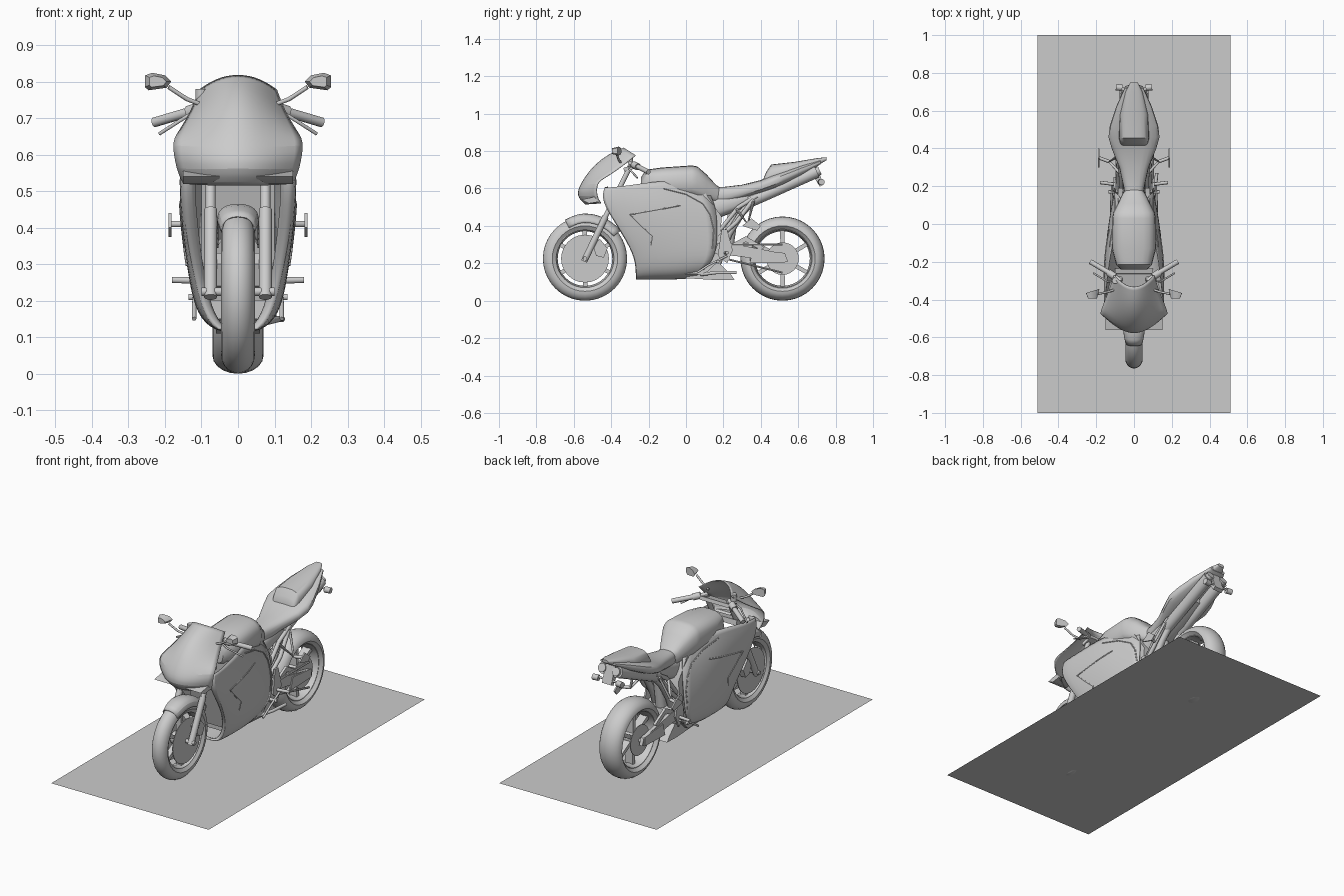
import bpy, bmesh, math
from mathutils import Vector

if "Cube" in bpy.data.objects:
    bpy.data.objects.remove(bpy.data.objects["Cube"])

FRONT, REAR = (-0.54, 0.225), (0.516, 0.225)   # wheel centres (y, z)


def finish(name, verts, faces):
    me = bpy.data.meshes.new(name)
    me.from_pydata([tuple(v) for v in verts], [], faces)
    bm = bmesh.new()
    bm.from_mesh(me)
    bmesh.ops.recalc_face_normals(bm, faces=bm.faces)
    bm.to_mesh(me)
    bm.free()
    ob = bpy.data.objects.new(name, me)
    bpy.context.collection.objects.link(ob)
    return ob


def tube(name, pts, r, res=3):
    """Round bar through points, turned into a mesh."""
    cu = bpy.data.curves.new(name, 'CURVE')
    cu.dimensions, cu.bevel_depth, cu.bevel_resolution = '3D', r, res
    cu.use_fill_caps = True
    sp = cu.splines.new('POLY')
    sp.points.add(len(pts) - 1)
    for p, co in zip(sp.points, pts):
        p.co = (*co, 1)
    tmp = bpy.data.objects.new(name, cu)
    me = bpy.data.meshes.new_from_object(tmp)
    bpy.data.objects.remove(tmp)
    ob = bpy.data.objects.new(name, me)
    bpy.context.collection.objects.link(ob)
    return ob


def tubes(name, pts, r, res=3):
    """A bar on each side."""
    for s, tag in ((1, "_left"), (-1, "_right")):
        tube(name + tag, [(s * x, y, z) for x, y, z in pts], r, res)


def prism(name, prof, x0, x1):
    """Side-view (y, z) outline extruded across x."""
    n = len(prof)
    v = [(x, y, z) for x in (x0, x1) for y, z in prof]
    f = [tuple(range(n)), tuple(range(n, 2 * n))]
    f += [(i, (i + 1) % n, n + (i + 1) % n, n + i) for i in range(n)]
    return finish(name, v, f)


def prisms(name, prof, x0, x1):
    prism(name + "_left", prof, x0, x1)
    prism(name + "_right", prof, -x0, -x1)


def lathe(name, prof, c, n=40):
    """Closed (x, radius) loop spun about the axle."""
    m = len(prof)
    v = [(x, c[0] + r * math.cos(2 * math.pi * i / n), c[1] + r * math.sin(2 * math.pi * i / n))
         for i in range(n) for x, r in prof]
    f = [(i * m + j, i * m + (j + 1) % m, (i + 1) % n * m + (j + 1) % m, (i + 1) % n * m + j)
         for i in range(n) for j in range(m)]
    return finish(name, v, f)


def loft(name, secs, e=0.7, n=20):
    """Rounded sections (y, bottom, top, half width) along y."""
    v = []
    for y, zb, zt, hw in secs:
        for k in range(n):
            c, s = math.cos(2 * math.pi * k / n), math.sin(2 * math.pi * k / n)
            v.append((hw * math.copysign(abs(c) ** e, c), y,
                      (zb + zt) / 2 + (zt - zb) / 2 * math.copysign(abs(s) ** e, s)))
    f = [(i * n + k, i * n + (k + 1) % n, (i + 1) * n + (k + 1) % n, (i + 1) * n + k)
         for i in range(len(secs) - 1) for k in range(n)]
    f += [tuple(range(n)), tuple(range(len(v) - n, len(v)))]
    return finish(name, v, f)


def shell(name, rows, level=2):
    """Half skin from point rows, mirrored, smoothed and given thickness."""
    m = len(rows[0])
    f = [(i * m + j, i * m + j + 1, (i + 1) * m + j + 1, (i + 1) * m + j)
         for i in range(len(rows) - 1) for j in range(m - 1)]
    ob = finish(name, [p for r in rows for p in r], f)
    ob.modifiers.new("mirror", 'MIRROR')
    sub = ob.modifiers.new("smooth", 'SUBSURF')
    sub.levels = sub.render_levels = level
    sub.boundary_smooth = 'PRESERVE_CORNERS'
    ob.modifiers.new("thickness", 'SOLIDIFY').thickness = 0.004
    return ob


# base under the bike
finish("display_base", [(-.51, -1, .004), (.51, -1, .004), (.51, 1, .004), (-.51, 1, .004)], [(0, 1, 2, 3)])

# wheels
for tag, c, w, disc in (("front", FRONT, .046, .128), ("rear", REAR, .07, .087)):
    arc = [(-w * math.cos(a), .175 + .05 * math.sin(a)) for a in [math.pi * k / 10 for k in range(11)]]
    lathe(tag + "_tyre", [(-w * .75, .158)] + arc + [(w * .75, .158)], c)
    lathe(tag + "_rim", [(-w * .75, .168), (-w * .75, .155), (0, .146), (w * .75, .155), (w * .75, .168)], c)
    tube(tag + "_hub", [(-w * .8, *c), (w * .8, *c)], .035, 6)
    tube(tag + "_axle", [(-.1, *c), (.1, *c)], .012)
    for k in range(6):
        a = math.pi * (k / 3 + .17)
        d, t = Vector((math.cos(a), math.sin(a))), Vector((-math.sin(a), math.cos(a))) * .011
        cv = Vector(c)
        prism(f"{tag}_spoke_{k}", [cv + d * .02 + t, cv + d * .155 + t, cv + d * .155 - t, cv + d * .02 - t],
              -w * .35, w * .35)
    for s in (1, -1):
        x = s * (w * .75 + .008)
        tube(f"{tag}_disc_{s}", [(x - .002, *c), (x + .002, *c)], disc, 10)

# front fork, fender, calipers
tubes("fork_lower", [(.075, -.545, .21), (.075, -.43, .45)], .018)
tubes("fork_upper", [(.075, -.43, .45), (.075, -.29, .735)], .014)
prisms("caliper", [(-.50, .30), (-.46, .33), (-.42, .28), (-.44, .23), (-.48, .24)], .04, .078)
rows = []
for a in (116, 100, 84, 68, 52, 38):
    co, si = math.cos(math.radians(a)), math.sin(math.radians(a))
    rows.append([(x, FRONT[0] + r * co, FRONT[1] + r * si) for x, r in ((0, .246), (.035, .24), (.056, .222), (.058, .195))])
rows[0] = [(x * .8, y, z - .012) for x, y, z in rows[0]]
shell("front_fender", rows, 1)
prism("triple_clamp", [(-.33, .69), (-.26, .71), (-.265, .73), (-.335, .71)], -.095, .095)
prism("lower_clamp", [(-.40, .56), (-.33, .58), (-.335, .61), (-.405, .59)], -.095, .095)

# upper cowl with windscreen
shell("upper_cowl", [
    [(0, -.34, .822), (.06, -.32, .81), (.107, -.27, .778)],
    [(0, -.42, .795), (.07, -.39, .77), (.128, -.34, .72)],
    [(0, -.51, .735), (.09, -.47, .70), (.165, -.43, .66)],
    [(0, -.578, .625), (.095, -.55, .615), (.182, -.48, .635)],
    [(0, -.60, .56), (.09, -.56, .555), (.168, -.48, .555)],
    [(0, -.55, .515), (.08, -.52, .515), (.15, -.455, .52)]])
for s, tag in ((1, "left"), (-1, "right")):
    prism("headlight_" + tag, [(-.56, .54), (-.49, .555), (-.46, .53), (-.52, .52)], s * .05, s * .15)

# side fairing and belly: inner lip, front edge, ..., rear edge
fairing = shell("side_fairing", [
    [(.11, -.42, .61), (.16, -.46, .60), (.145, -.30, .615), (.12, -.10, .65), (.055, .10, .62)],
    [(.12, -.44, .52), (.167, -.48, .55), (.162, -.30, .53), (.15, -.10, .54), (.08, .15, .54)],
    [(.11, -.35, .40), (.152, -.39, .40), (.157, -.28, .40), (.152, -.05, .42), (.10, .17, .42)],
    [(.09, -.26, .25), (.12, -.295, .25), (.135, -.20, .25), (.137, 0, .26), (.11, .165, .26)],
    [(.065, -.25, .16), (.095, -.288, .16), (.112, -.18, .16), (.115, -.02, .16), (.10, .12, .18)],
    [(.03, -.25, .12), (.06, -.288, .112), (.065, -.18, .115), (.065, -.05, .115), (.055, .04, .122)],
    [(0, -.25, .12), (0, -.285, .112), (0, -.18, .112), (0, -.05, .112), (0, .04, .12)]])

# raised seams that follow the fairing skin
bpy.context.view_layer.update()
skin = fairing.evaluated_get(bpy.context.evaluated_depsgraph_get())
for name, path in (("panel_seam", [(-.03, .51), (-.16, .485), (-.30, .46), (-.24, .40), (-.18, .345), (-.19, .28)]),
                   ("tank_seam", [(-.12, .60), (0, .57), (.09, .52), (.13, .46), (.15, .38), (.14, .24)])):
    fine = [Vector(a).lerp(Vector(b), t / 4) for a, b in zip(path, path[1:]) for t in range(4)]
    hits = [skin.ray_cast(Vector((.5, y, z)), Vector((-1, 0, 0))) for y, z in fine]
    tubes(name, [h[1] for h in hits if h[0]], .004, 1)

# engine and radiator inside the fairing
prism("engine", [(-.20, .15), (.10, .14), (.18, .22), (.19, .45), (.10, .58), (-.22, .58)], -.085, .085)
prism("radiator", [(-.25, .2), (-.235, .2), (-.33, .54), (-.345, .54)], -.1, .1)

# tank, seat, tail
loft("fuel_tank", [(-.24, .56, .66, .07), (-.215, .55, .70, .095), (-.13, .55, .712, .117), (.03, .55, .723, .115),
                   (.06, .54, .718, .11), (.11, .53, .675, .085), (.16, .52, .62, .06), (.19, .53, .60, .04)])
loft("seat", [(.10, .50, .605, .04), (.20, .52, .608, .056), (.30, .545, .62, .078), (.40, .575, .645, .118),
              (.46, .595, .67, .135), (.52, .62, .69, .128), (.62, .67, .725, .095), (.72, .73, .752, .05)])
loft("tail_hump", [(.415, .60, .655, .07), (.43, .60, .69, .075), (.455, .60, .728, .08), (.58, .65, .742, .075),
                   (.70, .72, .762, .045), (.75, .75, .767, .02)])
loft("under_seat", [(.12, .42, .55, .06), (.22, .46, .57, .06), (.40, .53, .61, .07), (.55, .61, .67, .06)])

# under-tail exhausts and plate bracket with signals
tubes("exhaust_can", [(.045, .34, .53), (.045, .42, .565), (.045, .70, .69)], .033, 5)
tubes("exhaust_tip", [(.045, .69, .685), (.045, .715, .697)], .024, 4)
prism("plate_bracket", [(.66, .70), (.70, .72), (.735, .62), (.715, .61)], -.03, .03)
tubes("signal_stem", [(0, .72, .64), (.065, .72, .64)], .006)
tubes("rear_signal", [(.06, .72, .635), (.095, .725, .635)], .017)

# swingarm, shock and subframe
prisms("swingarm", [(.15, .25), (.17, .31), (.30, .295), (.53, .25), (.545, .21), (.50, .20), (.30, .235)], .078, .098)
prism("swingarm_bridge", [(.17, .24), (.17, .31), (.26, .30), (.27, .245)], -.09, .09)
prisms("swingarm_brace", [(.22, .29), (.32, .345), (.42, .285), (.40, .27), (.32, .315), (.25, .28)], .08, .095)
tube("shock_absorber", [(0, .22, .25), (0, .26, .52)], .03)
tubes("subframe_upper", [(.065, .16, .35), (.07, .28, .50), (.07, .38, .56)], .012)
tubes("subframe_lower", [(.08, .18, .34), (.085, .27, .42), (.075, .36, .54)], .012)
tubes("exhaust_pipe", [(.05, .17, .20), (.05, .23, .36), (.045, .30, .47), (.045, .37, .54)], .02)
tube("chain_upper", [(.1, .19, .30), (.1, .516, .30)], .006, 1)
tube("chain_lower", [(.1, .19, .23), (.1, .516, .15)], .006, 1)
prisms("rear_fork_end", [(.34, .20), (.36, .27), (.53, .255), (.53, .205)], .098, .104)

# foot controls
prisms("footrest_plate", [(.17, .24), (.19, .38), (.22, .38), (.25, .27), (.22, .20)], .098, .108)
tubes("rider_peg", [(.10, .21, .255), (.18, .22, .257)], .009)
tubes("lower_peg", [(.09, .17, .21), (.135, .17, .21)], .009)
tubes("pedal", [(.115, .22, .24), (.12, .12, .19), (.12, .06, .15)], .006)
tubes("passenger_bracket", [(.075, .27, .49), (.13, .33, .41), (.085, .36, .53)], .008)
tubes("passenger_peg", [(.13, .33, .41), (.185, .35, .41)], .009)
prisms("heel_guard", [(.30, .40), (.35, .44), (.40, .40), (.38, .375)], .182, .19)
tube("side_stand", [(.07, .08, .14), (.11, .16, .15), (.12, .27, .15)], .009)
prism("lower_exhaust_box", [(.0, .12), (.02, .18), (.18, .20), (.24, .14), (.26, .112), (.17, .11)], -.06, .06)

# handlebars, levers, mirrors
tubes("clip_on_bar", [(.07, -.30, .735), (.12, -.265, .72)], .011)
tubes("grip", [(.115, -.268, .722), (.23, -.20, .688)], .0135)
tubes("lever", [(.10, -.30, .725), (.14, -.305, .705), (.215, -.26, .657)], .005)
tubes("switch_box", [(.10, -.28, .727), (.135, -.257, .715)], .019)
tube("brake_reservoir", [(-.10, -.30, .74), (-.10, -.30, .78)], .017)
tubes("mirror_arm", [(.095, -.345, .735), (.14, -.36, .752), (.19, -.37, .785)], .006)
for s, tag in ((1, "left"), (-1, "right")):
    outline = [(.183, .80), (.195, .783), (.245, .776), (.255, .785), (.254, .817), (.235, .824), (.20, .817)]
    v = [(s * x, -.355 + .3 * (.22 - x), z) for x, z in outline]
    v += [(s * (.22 + (x - .22) * .65), -.395, .80 + (z - .80) * .65) for x, z in outline]
    n = len(outline)
    finish("mirror_" + tag, v, [tuple(range(n)), tuple(range(n, 2 * n))]
           + [(i, (i + 1) % n, n + (i + 1) % n, n + i) for i in range(n)])

# smooth shading, sharp edges kept
for ob in bpy.context.scene.objects:
    ob.select_set(True)
bpy.context.view_layer.objects.active = fairing
bpy.ops.object.shade_smooth_by_angle(angle=math.radians(38))
